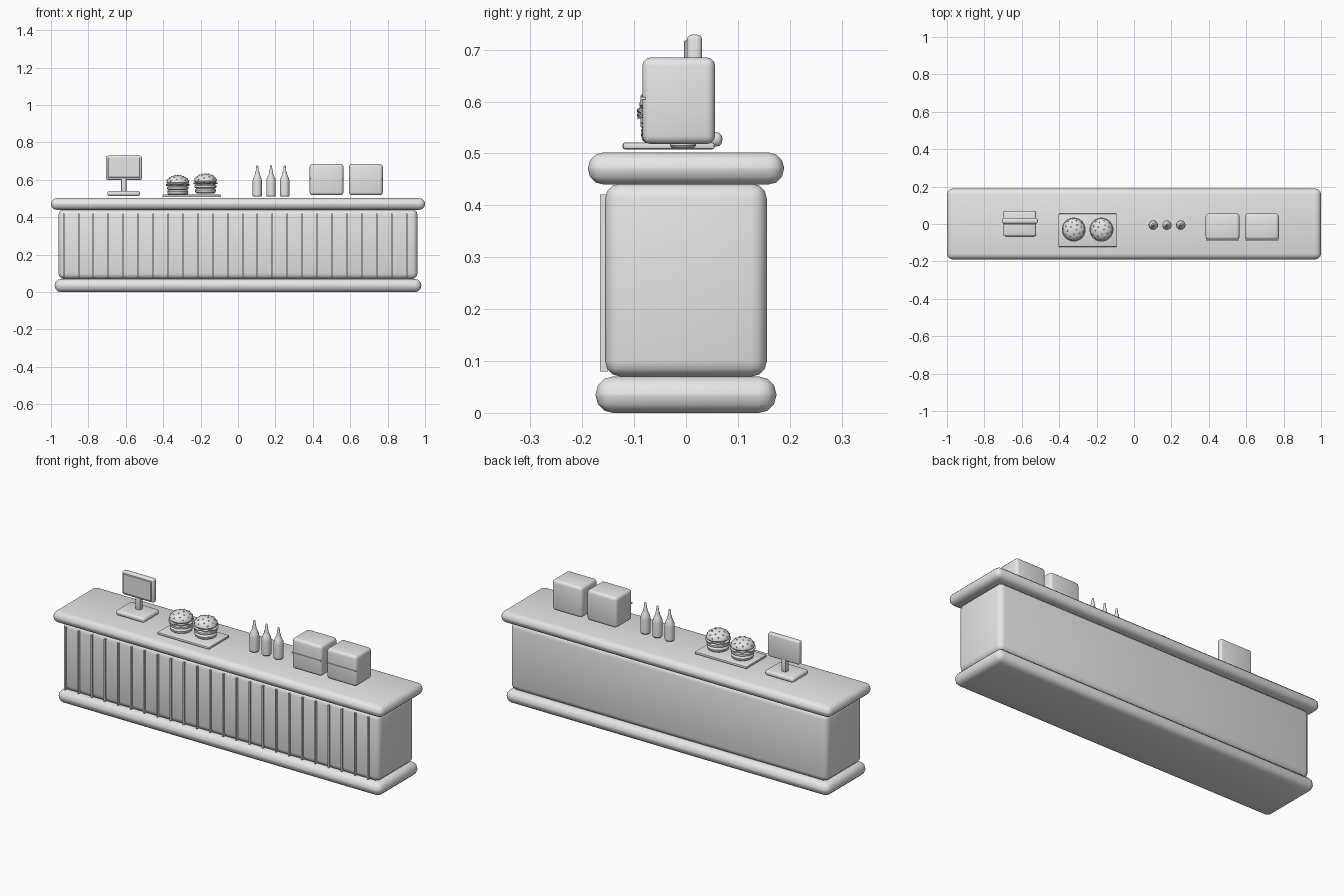
import bpy, bmesh, math
from mathutils import Matrix, Vector

old = bpy.data.objects.get("Cube")
if old:
    bpy.data.objects.remove(old, do_unlink=True)

GREY = (0.8, 0.8, 0.8, 1)
grey = bpy.data.materials.new("plain grey")
grey.use_nodes = True
grey.diffuse_color = GREY
grey.node_tree.nodes["Principled BSDF"].inputs["Base Color"].default_value = GREY


def finish(name, bm):
    """Turn a bmesh into a named, smooth-shaded object."""
    bmesh.ops.recalc_face_normals(bm, faces=bm.faces)
    mesh = bpy.data.meshes.new(name)
    bm.to_mesh(mesh)
    bm.free()
    mesh.materials.append(grey)
    obj = bpy.data.objects.new(name, mesh)
    bpy.context.collection.objects.link(obj)
    bpy.ops.object.select_all(action="DESELECT")
    obj.select_set(True)
    bpy.context.view_layer.objects.active = obj
    bpy.ops.object.shade_smooth_by_angle(angle=math.radians(35))
    return obj


def box(name, x, y, z, bevel=0, segments=3, turn=0):
    """Box from (min, max) spans, with optional rounded edges."""
    spans = (x, y, z)
    centre = Vector([(a + b) / 2 for a, b in spans])
    size = Vector([b - a for a, b in spans])
    matrix = (Matrix.Translation(centre) @ Matrix.Rotation(turn, 4, "Z")
              @ Matrix.Diagonal(size).to_4x4())
    bm = bmesh.new()
    bmesh.ops.create_cube(bm, size=1, matrix=matrix)
    if bevel:
        bmesh.ops.bevel(bm, geom=bm.edges[:], offset=bevel, segments=segments,
                        profile=0.5, affect="EDGES", clamp_overlap=True)
    return finish(name, bm)


def lathe(name, x, y, profile, sides=24, wave=0):
    """Spin (radius, height) points; wave ripples the outer rim up and down."""
    bm = bmesh.new()
    rings = []
    for r, z in profile:
        ring = []
        for i in range(sides):
            a = math.tau * i / sides
            lift = wave * math.sin(a * 8) if r > 0.05 else 0
            ring.append(bm.verts.new((x + r * math.cos(a), y + r * math.sin(a), z + lift)))
        rings.append(ring)
    for low, high in zip(rings, rings[1:]):
        for i in range(sides):
            j = (i + 1) % sides
            bm.faces.new((low[i], low[j], high[j], high[i]))
    bm.faces.new(rings[0])
    bm.faces.new(rings[-1])
    return finish(name, bm)


# Counter
box("counter_base", (-0.98, 0.98), (-0.174, 0.174), (0, 0.07), 0.033)
box("counter_body", (-0.96, 0.96), (-0.156, 0.156), (0.07, 0.442), 0.03)
box("counter_top", (-1, 1), (-0.189, 0.189), (0.44, 0.502), 0.03)
for i in range(24):
    sx = -0.932 + 0.0797 * i
    box(f"front_slat_{i + 1}", (sx - 0.004, sx + 0.004), (-0.166, -0.15), (0.08, 0.421))

# Register
box("register_base", (-0.698, -0.523), (-0.066, 0.07), (0.513, 0.541), 0.012)
box("register_post", (-0.625, -0.597), (0.004, 0.03), (0.53, 0.62), 0.004, 2)
box("register_monitor", (-0.706, -0.514), (0.002, 0.031), (0.6, 0.729), 0.01)
box("register_screen", (-0.695, -0.525), (-0.004, 0.004), (0.612, 0.718), 0.002, 1)

# Tray
box("tray", (-0.404, -0.09), (-0.122, 0.055), (0.508, 0.521), 0.004, 2)


def burger(label, x, y, z, turn):
    """Stack of bun, patty, cheese, lettuce and seeded bun."""
    lathe(label + "_bottom_bun", x, y, [
        (0.045, z), (0.054, z + 0.006), (0.057, z + 0.018), (0.05, z + 0.028)])
    lathe(label + "_patty", x, y, [
        (0.05, z + 0.028), (0.058, z + 0.032), (0.058, z + 0.042), (0.05, z + 0.047)])
    box(label + "_cheese", (x - 0.046, x + 0.046), (y - 0.046, y + 0.046),
        (z + 0.047, z + 0.051), turn=turn)
    lathe(label + "_lettuce", x, y, [
        (0.04, z + 0.051), (0.064, z + 0.053), (0.064, z + 0.057), (0.04, z + 0.058)],
        sides=48, wave=0.003)
    # Domed top bun
    base, height, radius = z + 0.066, 0.04, 0.06
    dome = [(0.045, z + 0.056), (0.056, z + 0.06)]
    for i in range(7):
        a = math.pi / 2 * i / 7
        dome.append((radius * math.cos(a), base + height * math.sin(a)))
    dome.append((0.002, base + height))
    lathe(label + "_top_bun", x, y, dome)
    # Seeds spread in a spiral
    bm = bmesh.new()
    for i in range(22):
        up = 0.97 - 0.8 * i / 22
        flat = math.sqrt(1 - up * up)
        a = i * 2.4
        spot = Vector((x + radius * flat * math.cos(a),
                       y + radius * flat * math.sin(a), base + height * up))
        bmesh.ops.create_icosphere(bm, subdivisions=1, radius=0.004,
                                   matrix=Matrix.Translation(spot))
    finish(label + "_seeds", bm)


burger("left_burger", -0.174, -0.03, 0.527, 0.3)
burger("right_burger", -0.322, -0.03, 0.519, 0.6)

# Sauce bottles
for i in range(3):
    lathe(f"sauce_bottle_{i + 1}", 0.103 + 0.0735 * i, -0.006, [
        (0.021, 0.51), (0.025, 0.515), (0.025, 0.59), (0.023, 0.606), (0.016, 0.622),
        (0.011, 0.632), (0.011, 0.64), (0.008, 0.648), (0.005, 0.674), (0.003, 0.678)], 20)

# Countertop boxes with a bar across the front
for i, left in enumerate((0.383, 0.593)):
    right = left + 0.181
    box(f"counter_box_{i + 1}", (left, right), (-0.084, 0.056), (0.518, 0.685), 0.016)
    box(f"box_front_bar_{i + 1}", (left + 0.002, right - 0.002), (-0.088, -0.078),
        (0.604, 0.609))
